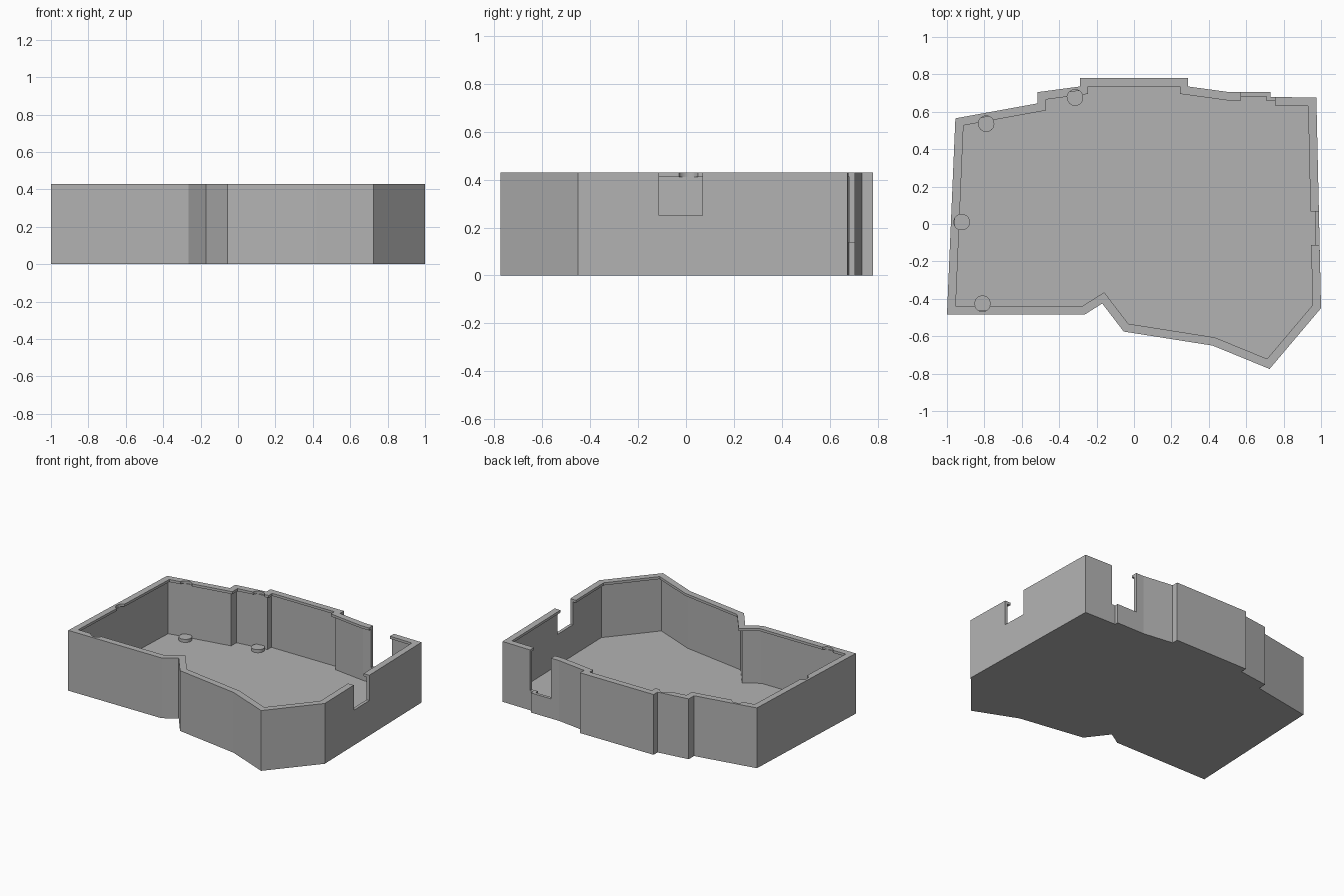
import bpy, bmesh
from mathutils import Vector

cube = bpy.data.objects.get("Cube")
if cube:
    bpy.data.objects.remove(cube, do_unlink=True)

HEIGHT, FLOOR, LIP_Z = 0.43, 0.03, 0.412
WALL, LIP = 0.022, 0.045

# outline of the tray, counter-clockwise
OUTLINE = [(-1, -.485), (-.265, -.485), (-.17, -.425), (-.055, -.575), (.42, -.65),
           (.725, -.775), (1, -.45), (.975, .675), (.73, .68), (.73, .705), (.51, .705),
           (.29, .735), (.29, .78), (-.29, .78), (-.29, .735), (-.515, .705),
           (-.515, .645), (-.955, .565)]
POSTS = [(-.79, .535), (-.315, .675), (-.92, .01), (-.81, -.425)]

grey = bpy.data.materials.new("plain grey")
grey.use_nodes = True
colour = (0.45, 0.45, 0.45, 1)
grey.diffuse_color = colour
grey.node_tree.nodes["Principled BSDF"].inputs["Base Color"].default_value = colour


def inset(points, d):
    """Move every edge of the outline inward by d, with mitred corners."""
    pts = [Vector(p) for p in points]
    result = []
    for i, p in enumerate(pts):
        a = (p - pts[i - 1]).normalized()
        b = (pts[(i + 1) % len(pts)] - p).normalized()
        na, nb = Vector((-a.y, a.x)), Vector((-b.y, b.x))
        result.append(p + (na + nb) * d / (1 + na.dot(nb)))
    return result


def prism(name, points, z0, z1):
    bm = bmesh.new()
    face = bm.faces.new([bm.verts.new((p[0], p[1], z0)) for p in points])
    top = bmesh.ops.extrude_face_region(bm, geom=[face])["geom"]
    bmesh.ops.translate(bm, vec=(0, 0, z1 - z0),
                        verts=[v for v in top if isinstance(v, bmesh.types.BMVert)])
    bmesh.ops.recalc_face_normals(bm, faces=bm.faces)
    mesh = bpy.data.meshes.new(name)
    bm.to_mesh(mesh)
    bm.free()
    mesh.materials.append(grey)
    obj = bpy.data.objects.new(name, mesh)
    bpy.context.collection.objects.link(obj)
    return obj


def box(name, x0, x1, y0, y1, z0, z1):
    return prism(name, [(x0, y0), (x1, y0), (x1, y1), (x0, y1)], z0, z1)


def disc(name, centre, radius, z0, z1):
    bpy.ops.mesh.primitive_cylinder_add(vertices=32, radius=radius, depth=z1 - z0,
                                        location=(*centre, (z0 + z1) / 2))
    obj = bpy.context.object
    obj.name = name
    obj.data.materials.append(grey)
    return obj


def cut(target, cutter):
    cutter.hide_render = True
    mod = target.modifiers.new("cut", 'BOOLEAN')
    mod.operation, mod.solver, mod.object = 'DIFFERENCE', 'EXACT', cutter
    bpy.context.view_layer.objects.active = target
    bpy.ops.object.modifier_apply(modifier=mod.name)
    bpy.data.objects.remove(cutter, do_unlink=True)


# tray with thin walls and an overhanging lip around the opening
tray = prism("tray", OUTLINE, 0, HEIGHT)
cut(tray, prism("cavity", inset(OUTLINE, WALL), FLOOR, LIP_Z))
cut(tray, prism("mouth", inset(OUTLINE, LIP), LIP_Z - .05, HEIGHT + .1))

# side and back connector openings
cut(tray, box("side_opening", .9, 1.1, -.113, .068, .25, .6))
cut(tray, box("back_opening", .572, .755, .6, .8, .14, .6))

# round pockets in the lip, each above a low post on the floor
for i, centre in enumerate(POSTS):
    cut(tray, disc("pocket", centre, .043, LIP_Z - .001, HEIGHT + .1))
    post = disc(f"floor_post_{i + 1}", centre, .043, FLOOR - .01, FLOOR + .022)
    bpy.ops.object.shade_smooth_by_angle()
